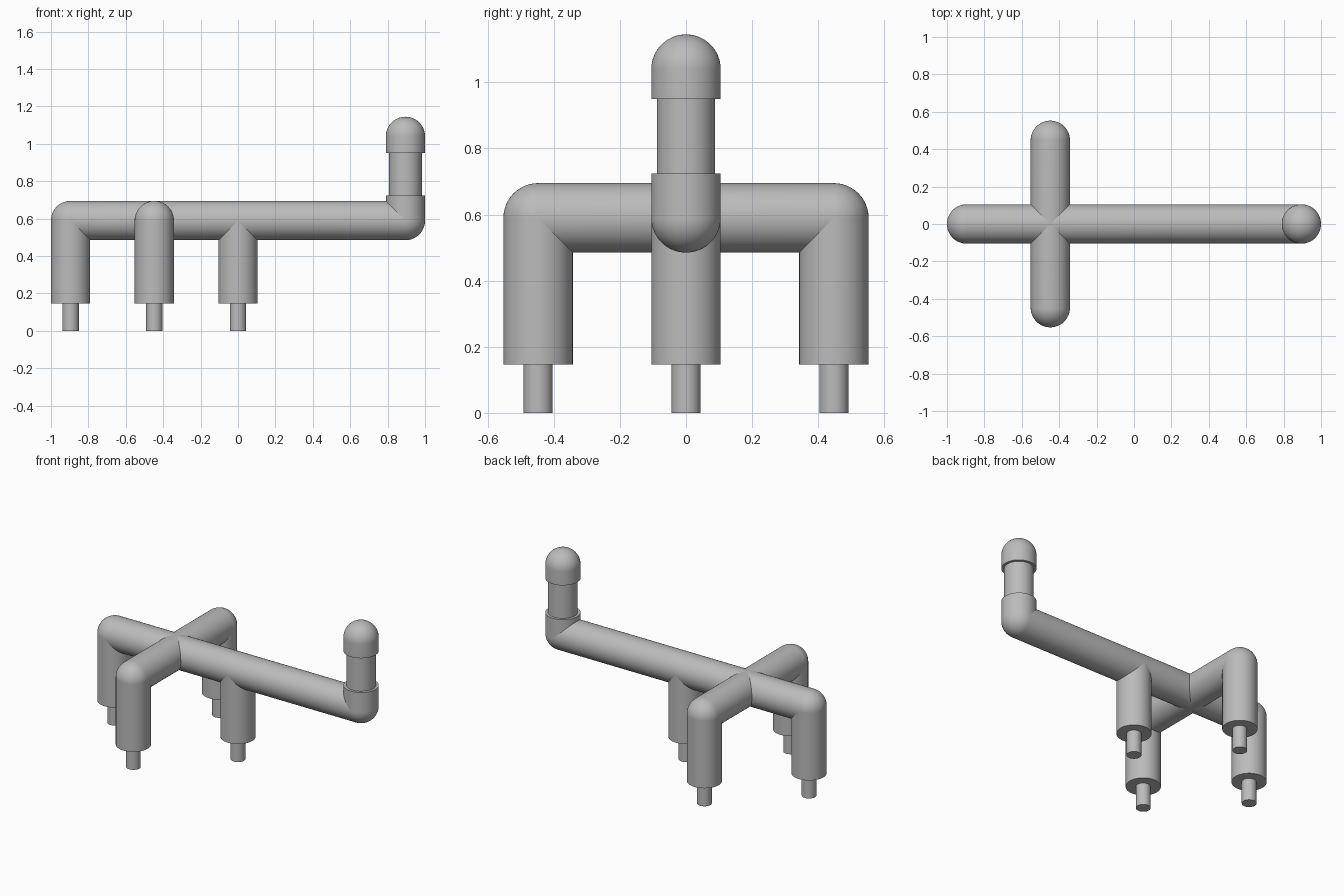
import bpy, bmesh, math
from mathutils import Matrix, Vector

if "Cube" in bpy.data.objects:
    bpy.data.objects.remove(bpy.data.objects["Cube"], do_unlink=True)

R = 0.105          # pipe radius
PIN_R = 0.044
NECK_R = 0.088
AXIS_Z = 0.59      # height of the horizontal pipes
LEG_Z = 0.147      # underside of the legs
SPACING = 0.4475
RISER_X = 1 - R
CROSS_X = -SPACING
SIDES = 64

grey = bpy.data.materials.new("pipe grey")
grey.use_nodes = True
colour = (0.5, 0.5, 0.5, 1)
grey.diffuse_color = colour
bsdf = next(n for n in grey.node_tree.nodes if n.type == "BSDF_PRINCIPLED")
bsdf.inputs["Base Color"].default_value = colour


def pipe(name, start, end, radius, dome_start=False, dome_end=False):
    """Lathe a pipe between two points, each end flat or a hemisphere."""
    start, end = Vector(start), Vector(end)
    length = (end - start).length
    arc = [math.pi / 2 * i / 16 for i in range(17)]
    profile = [(0, 0), (radius, 0)]
    if dome_start:
        profile = [(radius * math.sin(a), -radius * math.cos(a)) for a in arc]
    if dome_end:
        profile += [(radius * math.cos(a), length + radius * math.sin(a)) for a in arc]
    else:
        profile += [(radius, length), (0, length)]

    bm = bmesh.new()
    verts = [bm.verts.new((r, 0, z)) for r, z in profile]
    edges = [bm.edges.new(pair) for pair in zip(verts, verts[1:])]
    bmesh.ops.spin(bm, geom=verts + edges, axis=(0, 0, 1), cent=(0, 0, 0),
                   angle=math.tau, steps=SIDES)
    bmesh.ops.remove_doubles(bm, verts=bm.verts, dist=0.0001)
    bmesh.ops.recalc_face_normals(bm, faces=bm.faces)
    turn = Vector((0, 0, 1)).rotation_difference(end - start).to_matrix().to_4x4()
    bm.transform(Matrix.Translation(start) @ turn)

    mesh = bpy.data.meshes.new(name)
    bm.to_mesh(mesh)
    bm.free()
    mesh.materials.append(grey)
    obj = bpy.data.objects.new(name, mesh)
    bpy.context.collection.objects.link(obj)
    bpy.ops.object.select_all(action="DESELECT")
    obj.select_set(True)
    bpy.context.view_layer.objects.active = obj
    bpy.ops.object.shade_smooth_by_angle(angle=math.radians(40))
    return obj


# Horizontal pipes, with rounded elbows at their ends
pipe("main_beam", (-RISER_X, 0, AXIS_Z), (RISER_X, 0, AXIS_Z), R, True, True)
pipe("cross_beam", (CROSS_X, -SPACING, AXIS_Z), (CROSS_X, SPACING, AXIS_Z), R, True, True)

# Four legs, each with a thin pin below
legs = {
    "right": (-RISER_X, 0),
    "centre": (0, 0),
    "front": (CROSS_X, -SPACING),
    "back": (CROSS_X, SPACING),
}
for side, (x, y) in legs.items():
    pipe(side + "_leg", (x, y, LEG_Z), (x, y, AXIS_Z), R)
    pipe(side + "_pin", (x, y, 0), (x, y, LEG_Z + 0.02), PIN_R)

# Riser: elbow socket, narrower neck and domed cap
pipe("riser_socket", (RISER_X, 0, AXIS_Z), (RISER_X, 0, 0.725), R)
pipe("riser_neck", (RISER_X, 0, 0.7), (RISER_X, 0, 0.98), NECK_R)
pipe("riser_cap", (RISER_X, 0, 0.95), (RISER_X, 0, 1.04), R, dome_end=True)
